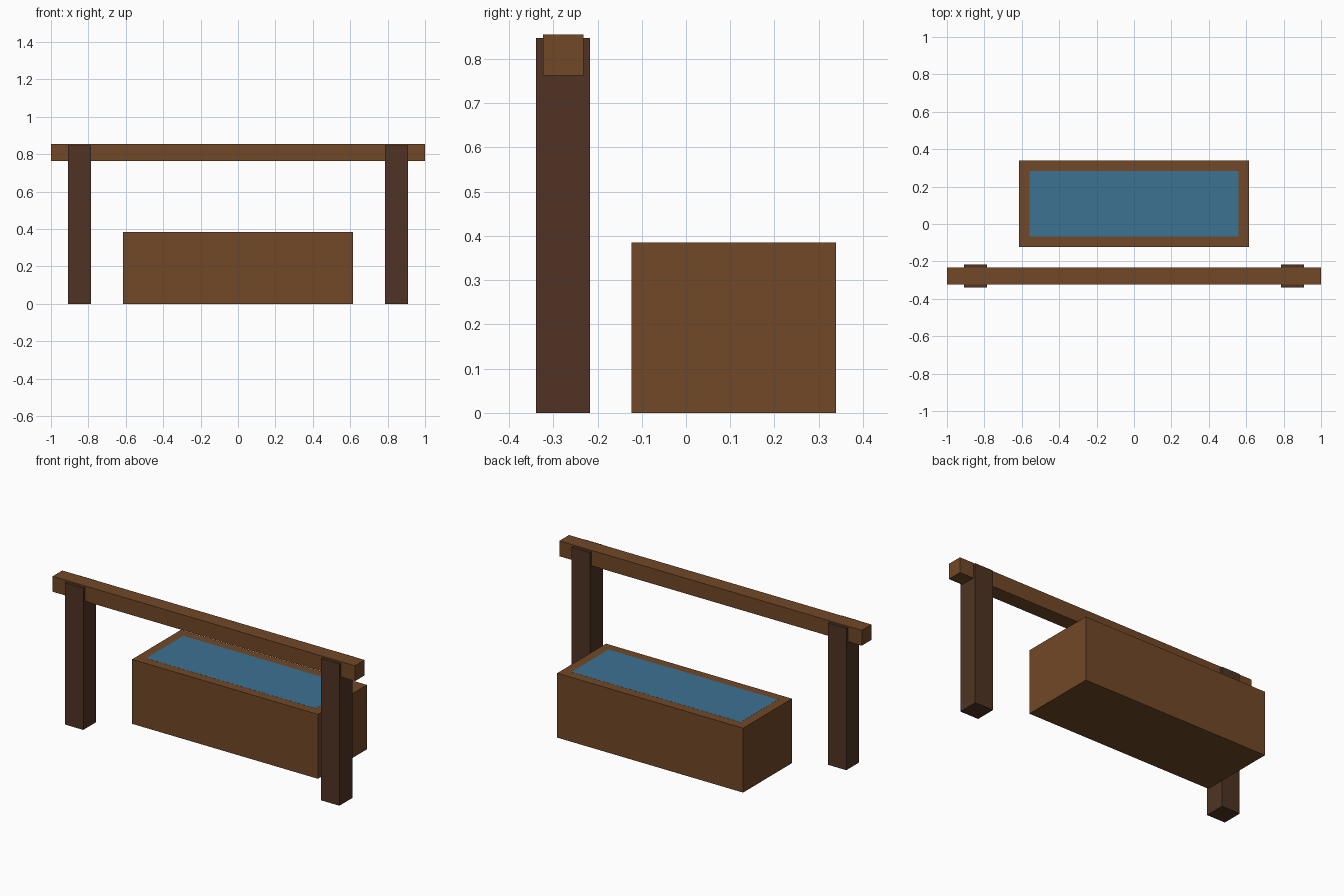
import bpy

if "Cube" in bpy.data.objects:
    bpy.data.objects.remove(bpy.data.objects["Cube"])


def material(name, color):
    m = bpy.data.materials.new(name)
    m.diffuse_color = (*color, 1)
    m.use_nodes = True
    m.node_tree.nodes["Principled BSDF"].inputs["Base Color"].default_value = m.diffuse_color
    return m


def box(name, lo, hi, mat):
    """Axis-aligned box between two corners, with its size baked into the mesh."""
    size = [b - a for a, b in zip(lo, hi)]
    centre = [(a + b) / 2 for a, b in zip(lo, hi)]
    bpy.ops.mesh.primitive_cube_add(size=1)
    ob = bpy.context.object
    ob.name = name
    for v in ob.data.vertices:
        v.co = [c * s for c, s in zip(v.co, size)]
    ob.location = centre
    ob.data.materials.append(mat)
    return ob


wood = material("wood", (0.165, 0.065, 0.02))
dark_wood = material("dark_wood", (0.08, 0.034, 0.017))
blue = material("water", (0.045, 0.17, 0.29))

# Hitching rail on two posts
for side, x in (("left", -0.847), ("right", 0.847)):
    box(side + "_post", (x - 0.061, -0.339, 0), (x + 0.061, -0.217, 0.847), dark_wood)
box("rail", (-1, -0.323, 0.763), (1, -0.232, 0.855), wood)

# Trough with a water slab set flush in its top
box("trough", (-0.615, -0.123, 0), (0.615, 0.339, 0.385), wood)
box("water", (-0.56, -0.068, 0.355), (0.56, 0.283, 0.3855), blue)
